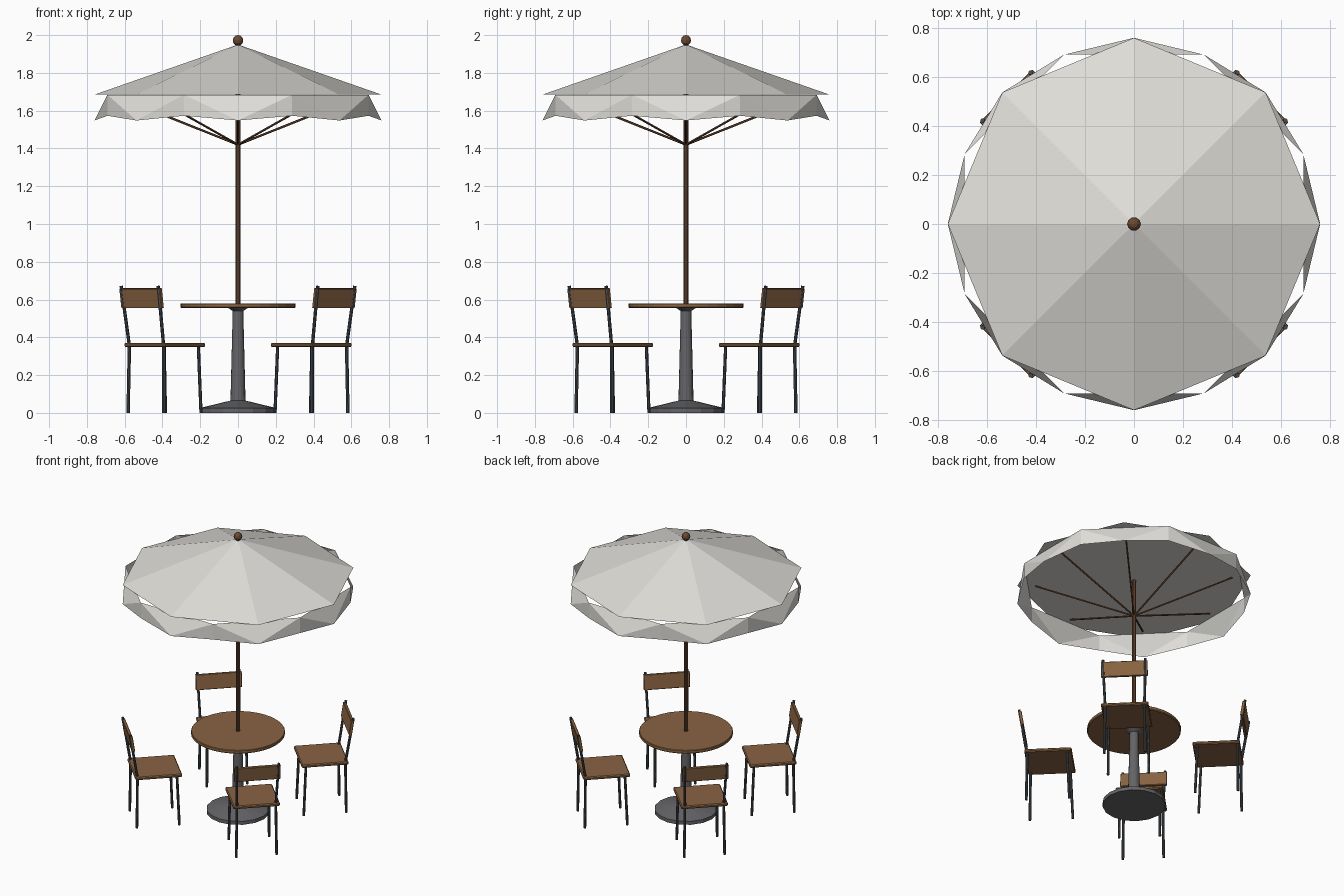
import bpy, bmesh, math
from mathutils import Vector, Matrix

if "Cube" in bpy.data.objects:
    bpy.data.objects.remove(bpy.data.objects["Cube"])


def material(name, rgb):
    m = bpy.data.materials.new(name)
    m.diffuse_color = (*rgb, 1)
    m.use_nodes = True
    m.node_tree.nodes["Principled BSDF"].inputs["Base Color"].default_value = m.diffuse_color
    return m


CANVAS = material("pale canvas", (0.74, 0.73, 0.69))
WOOD = material("warm wood", (0.25, 0.125, 0.055))
POLE = material("dark wood", (0.15, 0.07, 0.032))
IRON = material("grey iron", (0.13, 0.13, 0.14))
FRAME = material("dark steel", (0.065, 0.075, 0.085))


def finish(name, bm, mat):
    bmesh.ops.recalc_face_normals(bm, faces=bm.faces)
    me = bpy.data.meshes.new(name)
    bm.to_mesh(me)
    bm.free()
    me.materials.append(mat)
    ob = bpy.data.objects.new(name, me)
    bpy.context.collection.objects.link(ob)
    return ob


def lathe(name, profile, sides, mat):
    """Closed turned shape from (radius, z) points; radius 0 is a tip."""
    bm = bmesh.new()
    rings = []
    for r, z in profile:
        if r == 0:
            rings.append([bm.verts.new((0, 0, z))] * sides)
        else:
            rings.append([bm.verts.new((r * math.cos(math.tau * i / sides),
                                        r * math.sin(math.tau * i / sides), z))
                          for i in range(sides)])
    for a, b in zip(rings, rings[1:]):
        for i in range(sides):
            j = (i + 1) % sides
            quad = list(dict.fromkeys((a[i], a[j], b[j], b[i])))
            bm.faces.new(quad)
    for ring, (r, z) in ((rings[0], profile[0]), (rings[-1], profile[-1])):
        if r:
            bm.faces.new(ring)
    return finish(name, bm, mat)


def add_rod(bm, p, q, r, sides=8):
    p, q = Vector(p), Vector(q)
    rot = (q - p).to_track_quat('Z', 'Y').to_matrix().to_4x4()
    bmesh.ops.create_cone(bm, cap_ends=True, segments=sides, radius1=r, radius2=r,
                          depth=(q - p).length,
                          matrix=Matrix.Translation((p + q) / 2) @ rot)


def add_board(name, size, matrix, bevel, mat):
    bm = bmesh.new()
    bmesh.ops.create_cube(bm, size=1, matrix=Matrix.Diagonal((*size, 1)))
    bmesh.ops.bevel(bm, geom=bm.edges[:], offset=bevel, segments=1, affect='EDGES')
    bm.transform(matrix)
    return finish(name, bm, mat)


# Table
lathe("table_base", [(0.205, 0), (0.205, 0.025), (0.04, 0.065)], 16, IRON)
lathe("table_column", [(0.04, 0.06), (0.028, 0.54), (0.055, 0.557)], 16, IRON)
lathe("table_top", [(0.3, 0.555), (0.305, 0.56), (0.305, 0.577), (0.302, 0.58)], 32, WOOD)

# Umbrella
lathe("umbrella_pole", [(0.014, 0.57), (0.014, 1.95)], 10, POLE)
lathe("finial", [(0.028 * math.sin(math.pi * i / 6), 1.972 - 0.028 * math.cos(math.pi * i / 6))
                 if 0 < i < 6 else (0, 1.944 if i == 0 else 2.0) for i in range(7)], 10, POLE)
lathe("canopy", [(0.76, 1.685), (0, 1.95)], 8, CANVAS)

# Valance: octagon turned half a step, with pointed flared lower edge
bm = bmesh.new()
top, low, tip = [], [], []
for k in range(8):
    a = math.tau * k / 8
    h = a + math.pi / 8
    tip.append(bm.verts.new((0.76 * math.cos(a), 0.76 * math.sin(a), 1.548)))
    top.append(bm.verts.new((0.748 * math.cos(h), 0.748 * math.sin(h), 1.684)))
    low.append(bm.verts.new((0.748 * math.cos(h), 0.748 * math.sin(h), 1.573)))
for k in range(8):
    bm.faces.new((top[k - 1], tip[k], top[k]))
    bm.faces.new((top[k - 1], low[k - 1], tip[k]))
    bm.faces.new((top[k], tip[k], low[k]))
finish("valance", bm, CANVAS)

# Ribs
bm = bmesh.new()
for k in range(8):
    c, s = math.cos(math.tau * k / 8), math.sin(math.tau * k / 8)
    add_rod(bm, (0, 0, 1.42), (0.64 * c, 0.64 * s, 1.675), 0.006, 6)
finish("umbrella_ribs", bm, POLE)

# Four chairs on the diagonals, facing the table (local +x points outward)
for k in range(4):
    turn = Matrix.Rotation(math.pi / 4 + k * math.pi / 2, 4, 'Z')
    add_board(f"seat_{k + 1}", (0.308, 0.308, 0.022),
              turn @ Matrix.Translation((0.548, 0, 0.36)), 0.006, WOOD)
    add_board(f"backrest_{k + 1}", (0.02, 0.304, 0.105),
              turn @ Matrix.Translation((0.722, 0, 0.607)) @ Matrix.Rotation(0.15, 4, 'Y'),
              0.003, WOOD)
    bm = bmesh.new()
    for s in (-1, 1):
        add_rod(bm, (0.41, 0.133 * s, 0), (0.425, 0.128 * s, 0.355), 0.009)
        add_rod(bm, (0.69, 0.133 * s, 0), (0.685, 0.128 * s, 0.36), 0.009)
        add_rod(bm, (0.685, 0.128 * s, 0.355), (0.717, 0.135 * s, 0.555), 0.009)
        add_rod(bm, (0.717, 0.135 * s, 0.55), (0.736, 0.138 * s, 0.672), 0.009)
    bm.transform(turn)
    finish(f"chair_frame_{k + 1}", bm, FRAME)
